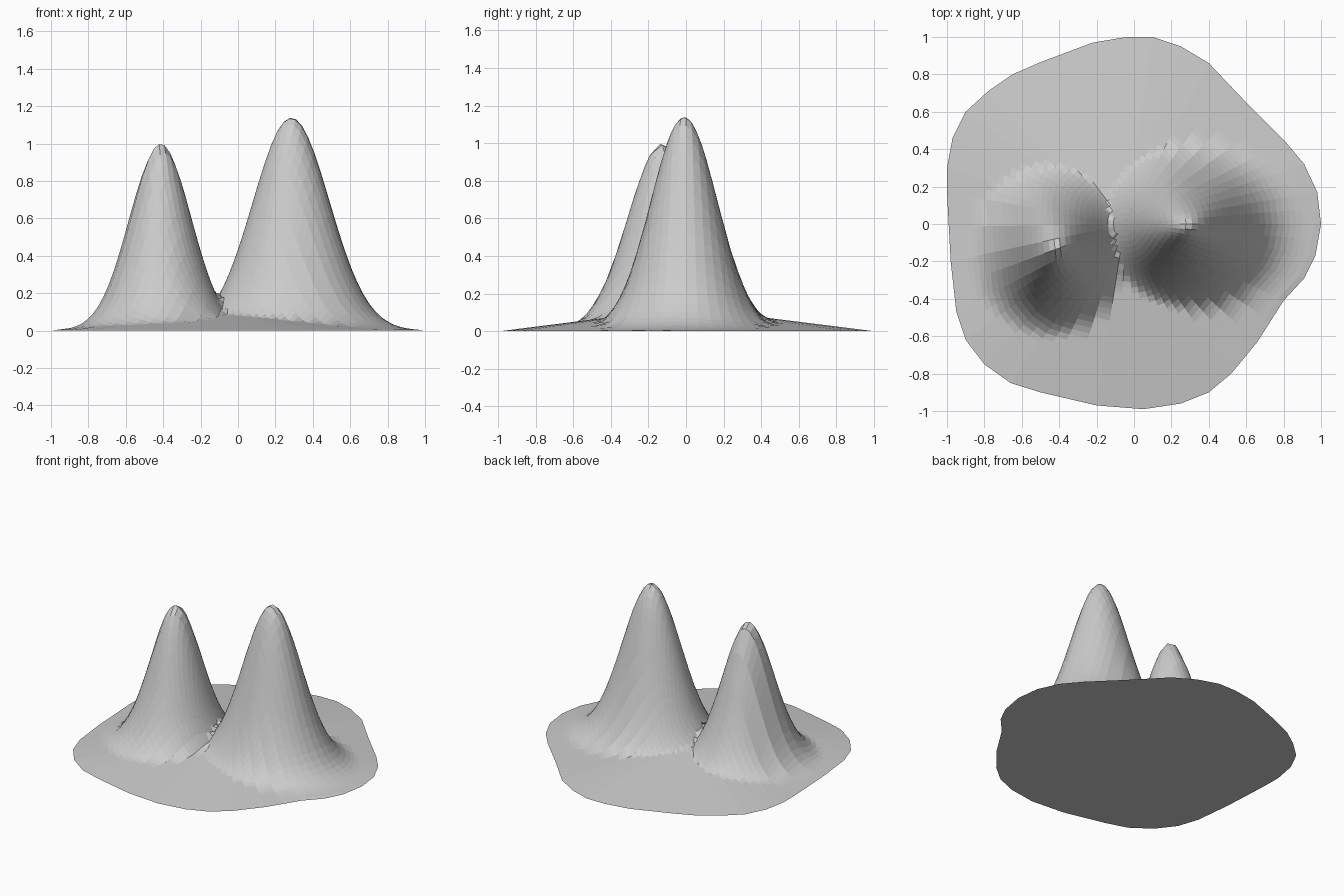
import bpy, bmesh, math

if "Cube" in bpy.data.objects:
    bpy.data.objects.remove(bpy.data.objects["Cube"])

# shoreline outline, counter-clockwise
RIM = [(1, 0), (.98, .17), (.91, .32), (.81, .44), (.6, .65), (.4, .86), (.25, .95),
       (.1, 1), (-.04, 1), (-.22, .97), (-.5, .865), (-.65, .8), (-.78, .71), (-.9, .6),
       (-.97, .46), (-1, .3), (-1, .17), (-.98, -.2), (-.95, -.47), (-.9, -.62),
       (-.8, -.75), (-.66, -.85), (-.5, -.9), (-.2, -.97), (.05, -.99), (.25, -.96),
       (.4, -.9), (.52, -.8), (.66, -.63), (.8, -.41), (.91, -.29), (.97, -.17)]
# peaks: x, y, height, spread in x, spread in y
PEAKS = [(-.415, -.125, 1.0, .165, .185), (.285, -.01, 1.14, .205, .178)]
CENTRE = (-.05, 0)
RINGS = 32


def height(x, y, t):
    """Gently sloping beach with two bell-shaped hills rising out of it."""
    hills = [h * math.exp(-.5 * (((x - px) / sx) ** 2 + ((y - py) / sy) ** 2))
             for px, py, h, sx, sy in PEAKS]
    beach = .125 * (1 - t)
    return max(beach, *hills) if t < 1 else 0


# halve every outline segment for finer radial facets
rim = []
for a, b in zip(RIM, RIM[1:] + RIM[:1]):
    rim += [a, ((a[0] + b[0]) / 2, (a[1] + b[1]) / 2)]
n = len(rim)

# concentric rings lifted to the terrain height
bm = bmesh.new()
mid = bm.verts.new((*CENTRE, height(*CENTRE, 0)))
rings = []
for k in range(1, RINGS + 1):
    t = k / RINGS
    ring = []
    for rx, ry in rim:
        x = CENTRE[0] + (rx - CENTRE[0]) * t
        y = CENTRE[1] + (ry - CENTRE[1]) * t
        ring.append(bm.verts.new((x, y, height(x, y, t))))
    rings.append(ring)

for i in range(n):
    j = (i + 1) % n
    bm.faces.new((mid, rings[0][i], rings[0][j]))
    for a, b in zip(rings, rings[1:]):
        bm.faces.new((a[i], b[i], b[j], a[j]))

# flat underside
bm.faces.new(list(reversed(rings[-1])))
bmesh.ops.recalc_face_normals(bm, faces=bm.faces)

mesh = bpy.data.meshes.new("island")
bm.to_mesh(mesh)
bm.free()
island = bpy.data.objects.new("twin_peak_island", mesh)
bpy.context.collection.objects.link(island)
